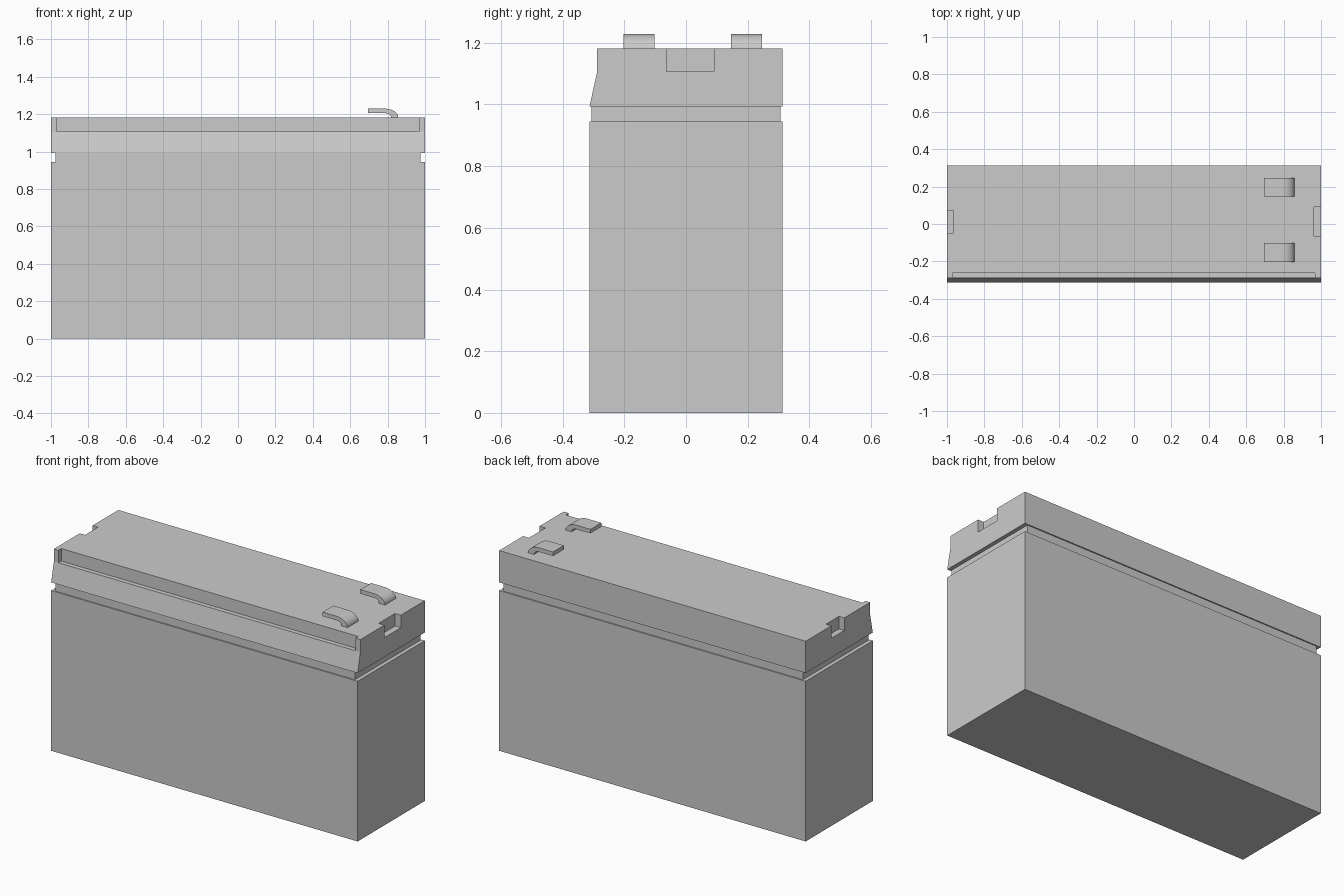
import bpy, bmesh, math

if "Cube" in bpy.data.objects:
    bpy.data.objects.remove(bpy.data.objects["Cube"])


def box(name, x, y, z):
    """Box from (min, max) ranges on each axis."""
    return extrude(name, [(x[0], y[0], z[0]), (x[1], y[0], z[0]),
                          (x[1], y[0], z[1]), (x[0], y[0], z[1])],
                   (0, y[1] - y[0], 0))


def extrude(name, points, vec):
    """Solid made by sweeping a flat profile along a vector."""
    bm = bmesh.new()
    face = bm.faces.new([bm.verts.new(p) for p in points])
    swept = bmesh.ops.extrude_face_region(bm, geom=[face], use_keep_orig=True)
    verts = [g for g in swept["geom"] if isinstance(g, bmesh.types.BMVert)]
    bmesh.ops.translate(bm, verts=verts, vec=vec)
    bmesh.ops.recalc_face_normals(bm, faces=bm.faces)
    mesh = bpy.data.meshes.new(name)
    bm.to_mesh(mesh)
    bm.free()
    obj = bpy.data.objects.new(name, mesh)
    bpy.context.collection.objects.link(obj)
    return obj


def activate(obj):
    bpy.ops.object.select_all(action='DESELECT')
    obj.select_set(True)
    bpy.context.view_layer.objects.active = obj


def cut(obj, x, y, z):
    """Subtract a box from an object."""
    cutter = box("cutter", x, y, z)
    cutter.hide_render = True
    mod = obj.modifiers.new("cut", 'BOOLEAN')
    mod.operation, mod.solver, mod.object = 'DIFFERENCE', 'EXACT', cutter
    activate(obj)
    bpy.ops.object.modifier_apply(modifier=mod.name)
    bpy.data.objects.remove(cutter)


LID_BOTTOM, LEDGE, TOP = 0.993, 1.107, 1.181

# Case and the narrower neck forming the groove under the lid
box("case", (-1, 1), (-0.313, 0.313), (0, 0.945))
box("neck", (-0.977, 0.977), (-0.306, 0.306), (0.945, LID_BOTTOM))

# Lid with sloped front edge
lid_profile = [(-0.313, LID_BOTTOM), (-0.288, LEDGE), (-0.288, TOP),
               (0.313, TOP), (0.313, LID_BOTTOM)]
lid = extrude("lid", [(-1, y, z) for y, z in lid_profile], (2, 0, 0))

# Long front rebate, then the small notch at each end
cut(lid, (-0.97, 0.968), (-0.4, -0.261), (LEDGE, 1.3))
cut(lid, (0.962, 1.1), (-0.064, 0.09), (LEDGE, 1.3))
cut(lid, (-1.1, -0.965), (-0.047, 0.073), (LEDGE, 1.3))


def arc(rx, rz, n=10):
    """Quarter ellipse from the flat tab down to the lid."""
    return [(0.787 + rx * math.sin(i / n * math.pi / 2),
             TOP + rz * math.cos(i / n * math.pi / 2)) for i in range(n + 1)]


# Bent terminal tabs
tab = ([(0.695, 1.229)] + arc(0.07, 0.048)
       + arc(0.032, 0.024)[::-1] + [(0.695, 1.205)])
for name, y in (("front_terminal", -0.203), ("back_terminal", 0.146)):
    terminal = extrude(name, [(x, y, z) for x, z in tab], (0, 0.101, 0))
    activate(terminal)
    bpy.ops.object.shade_smooth_by_angle(angle=math.radians(35))
